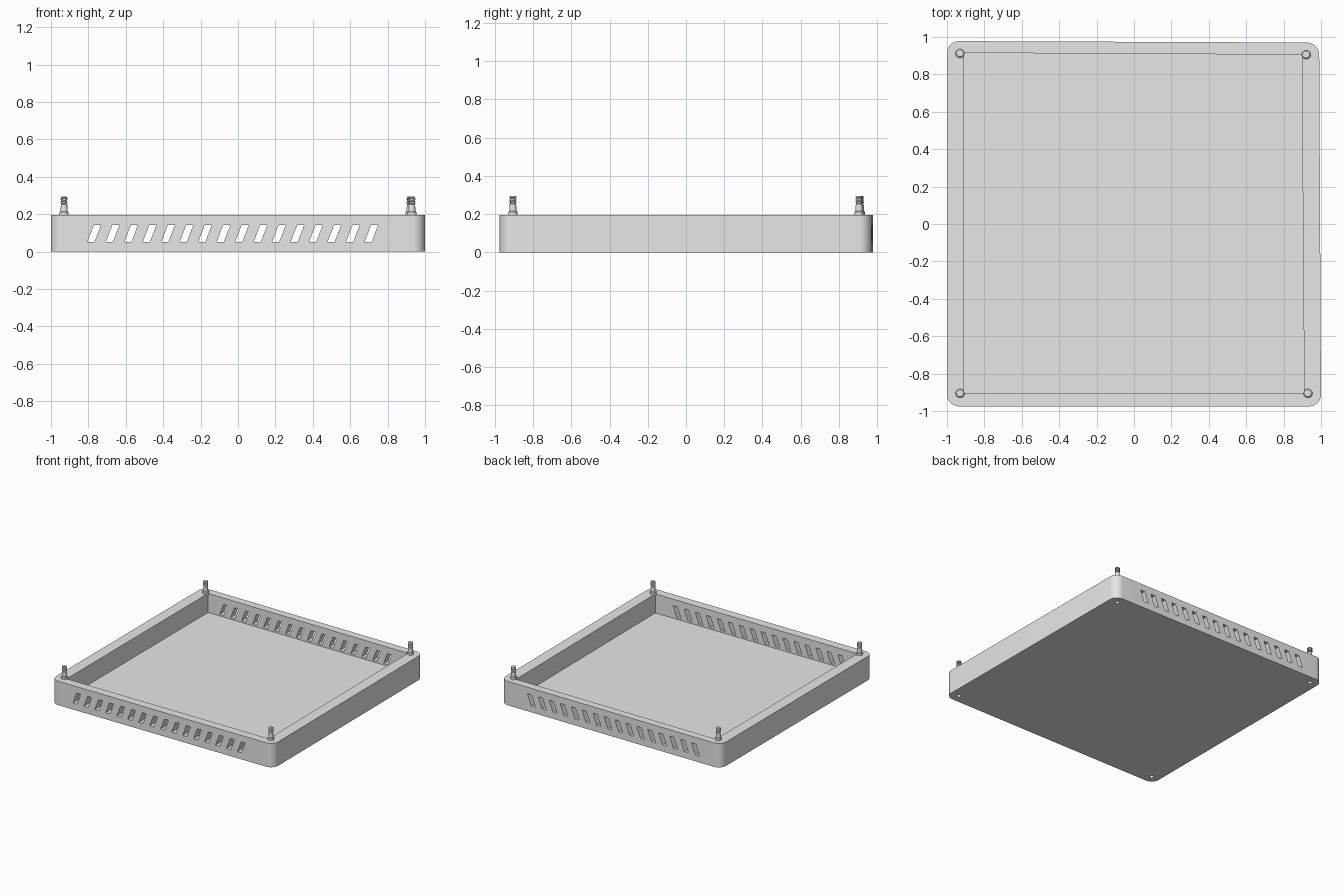
import bpy, bmesh, math
from mathutils import Vector

if "Cube" in bpy.data.objects:
    bpy.data.objects.remove(bpy.data.objects["Cube"])

grey = bpy.data.materials.new("light grey")
grey.use_nodes = True
COLOUR = (0.8, 0.8, 0.8, 1)
grey.diffuse_color = COLOUR
grey.node_tree.nodes["Principled BSDF"].inputs["Base Color"].default_value = COLOUR

HEIGHT, FLOOR = 0.195, 0.04
SCREWS = [(-0.93, 0.912), (0.92, 0.905), (0.93, -0.905), (-0.93, -0.905)]


def make(name, bm):
    bmesh.ops.recalc_face_normals(bm, faces=bm.faces)
    mesh = bpy.data.meshes.new(name)
    bm.to_mesh(mesh)
    bm.free()
    obj = bpy.data.objects.new(name, mesh)
    bpy.context.collection.objects.link(obj)
    mesh.materials.append(grey)
    return obj


def prism(bm, points, offset):
    """Closed solid from a flat outline swept along an offset."""
    face = bm.faces.new([bm.verts.new(p) for p in points])
    new = bmesh.ops.extrude_face_region(bm, geom=[face], use_keep_orig=True)["geom"]
    bmesh.ops.translate(bm, vec=offset, verts=[v for v in new if isinstance(v, bmesh.types.BMVert)])


def smooth(obj):
    bpy.ops.object.select_all(action="DESELECT")
    obj.select_set(True)
    bpy.context.view_layer.objects.active = obj
    bpy.ops.object.shade_smooth_by_angle(angle=math.radians(30))


def cut(obj, cutter):
    mod = obj.modifiers.new("cut", "BOOLEAN")
    mod.operation, mod.solver, mod.object = "DIFFERENCE", "EXACT", cutter
    bpy.context.view_layer.objects.active = obj
    bpy.ops.object.modifier_apply(modifier=mod.name)
    bpy.data.objects.remove(cutter)


# Tray block with rounded vertical corners
bm = bmesh.new()
prism(bm, [(-1, -0.975, 0), (1, -0.975, 0), (0.99, 0.97, 0), (-1, 0.978, 0)], (0, 0, HEIGHT))
upright = [e for e in bm.edges if abs(e.verts[0].co.z - e.verts[1].co.z) > 0.1]
bmesh.ops.bevel(bm, geom=upright, offset=0.065, segments=10, profile=0.5, affect="EDGES")
tray = make("tray", bm)

# Open cavity
bm = bmesh.new()
prism(bm, [(-0.91, -0.905, FLOOR), (0.91, -0.905, FLOOR),
           (0.897, 0.905, FLOOR), (-0.91, 0.915, FLOOR)], (0, 0, 0.3))
cut(tray, make("cavity_cutter", bm))

# Slanted vent slots through the front and back walls
bm = bmesh.new()
for i in range(16):
    x = -0.805 + i * 0.0988
    outline = [(x, 0.053), (x + 0.038, 0.053), (x + 0.072, 0.142), (x + 0.034, 0.142)]
    prism(bm, [(px, -1.1, pz) for px, pz in outline], (0, 2.2, 0))
cut(tray, make("slot_cutter", bm))

# Screw holes in the underside
bm = bmesh.new()
for x, y in SCREWS:
    ring = [(x + 0.016 * math.cos(a), y + 0.016 * math.sin(a), -0.1)
            for a in (k * math.tau / 24 for k in range(24))]
    prism(bm, ring, (0, 0, 0.25))
cut(tray, make("hole_cutter", bm))
smooth(tray)

# Threaded corner screws: collar, shank, then ridges
profile = [(0, 0.18), (0.024, 0.18), (0.024, 0.212), (0.019, 0.216), (0.017, 0.252), (0.013, 0.256)]
for i in range(4):
    z = 0.258 + i * 0.0095
    profile += [(0.019, z), (0.019, z + 0.004), (0.0135, z + 0.006), (0.0135, z + 0.008)]
profile += [(0, profile[-1][1])]
for (x, y), place in zip(SCREWS, ("back_right", "back_left", "front_left", "front_right")):
    bm = bmesh.new()
    verts = [bm.verts.new((r, 0, z)) for r, z in profile]
    edges = [bm.edges.new(pair) for pair in zip(verts, verts[1:])]
    bmesh.ops.spin(bm, geom=verts + edges, axis=(0, 0, 1), cent=(0, 0, 0),
                   angle=math.tau, steps=24, use_merge=True)
    bmesh.ops.remove_doubles(bm, verts=bm.verts, dist=0.0001)
    screw = make("screw_" + place, bm)
    screw.location = Vector((x, y, 0))
    smooth(screw)
